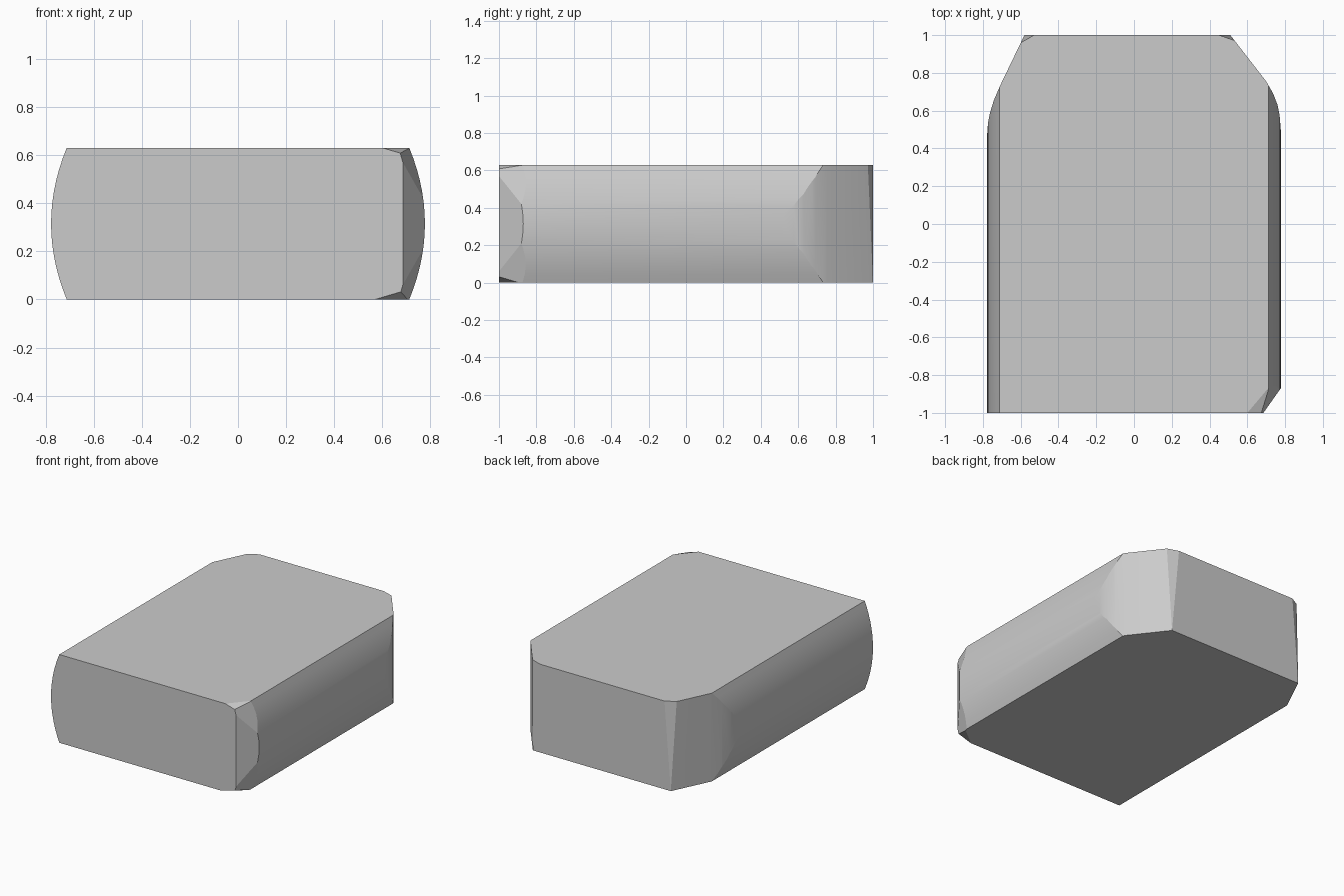
import bpy, bmesh
from mathutils import Vector

if "Cube" in bpy.data.objects:
    bpy.data.objects.remove(bpy.data.objects["Cube"])

H, W, BULGE = 0.63, 0.712, 0.065
CENTER = Vector((0, 0, H / 2))


def side(sign, n=14):
    # bulging side arc, bottom to top
    return [(sign * (W + BULGE * (1 - (2 * i / n - 1) ** 2)), H * i / n) for i in range(n + 1)]


def cut(bm, a, b, c):
    # slice off everything beyond the plane through three points and cap it
    a, b, c = Vector(a), Vector(b), Vector(c)
    no = (b - a).cross(c - a).normalized()
    if no.dot(CENTER - a) > 0:
        no = -no
    geom = bm.verts[:] + bm.edges[:] + bm.faces[:]
    res = bmesh.ops.bisect_plane(bm, geom=geom, dist=1e-5, plane_co=a, plane_no=no, clear_outer=True)
    edges = [e for e in res["geom_cut"] if isinstance(e, bmesh.types.BMEdge) and e.is_boundary]
    if edges:
        bmesh.ops.contextual_create(bm, geom=edges)


def wall_cuts(bm, pts):
    # vertical cuts following a plan outline
    for (x0, y0), (x1, y1) in zip(pts, pts[1:]):
        cut(bm, (x0, y0, 0), (x1, y1, 0), (x0, y0, 1))


# barrel-sided slab
bm = bmesh.new()
profile = side(1) + side(-1)[::-1]
face = bm.faces.new([bm.verts.new((x, -1, z)) for x, z in profile])
ext = bmesh.ops.extrude_face_region(bm, geom=[face])
bmesh.ops.translate(bm, vec=(0, 2, 0), verts=[v for v in ext["geom"] if isinstance(v, bmesh.types.BMVert)])

# back corners, easing into the sides
wall_cuts(bm, [(-0.58, 1), (-0.71, 0.73), (-0.742, 0.655), (-0.762, 0.59), (-0.773, 0.535), (-0.777, 0.48)])
wall_cuts(bm, [(0.51, 1), (0.70, 0.755), (0.737, 0.69), (0.76, 0.63), (0.771, 0.575), (0.777, 0.50)])
# slim tapering facets on the back corner edges
cut(bm, (-0.58, 1, 0), (-0.53, 1, H), (-0.60, 0.96, H))
cut(bm, (0.51, 1, 0), (0.45, 1, H), (0.532, 0.972, H))

# front right corner: main chamfer, upper and lower facets, small tips
cut(bm, (0.685, -1, 0), (0.777, -0.87, 0), (0.685, -1, 1))
cut(bm, (0.685, -1, 0.57), (0.77, -0.88, 0.42), (0.71, -0.88, H))
cut(bm, (0.685, -1, 0.06), (0.77, -0.88, 0.21), (0.71, -0.88, 0))
cut(bm, (0.685, -1, 0.605), (0.60, -1, H), (0.71, -0.87, H))
cut(bm, (0.685, -1, 0.034), (0.57, -1, 0), (0.71, -0.89, 0))

bmesh.ops.recalc_face_normals(bm, faces=bm.faces[:])
mesh = bpy.data.meshes.new("chamfered_block")
bm.to_mesh(mesh)
bm.free()
block = bpy.data.objects.new("chamfered_block", mesh)
bpy.context.collection.objects.link(block)
bpy.context.view_layer.objects.active = block
block.select_set(True)
bpy.ops.object.shade_smooth_by_angle(angle=0.2)
